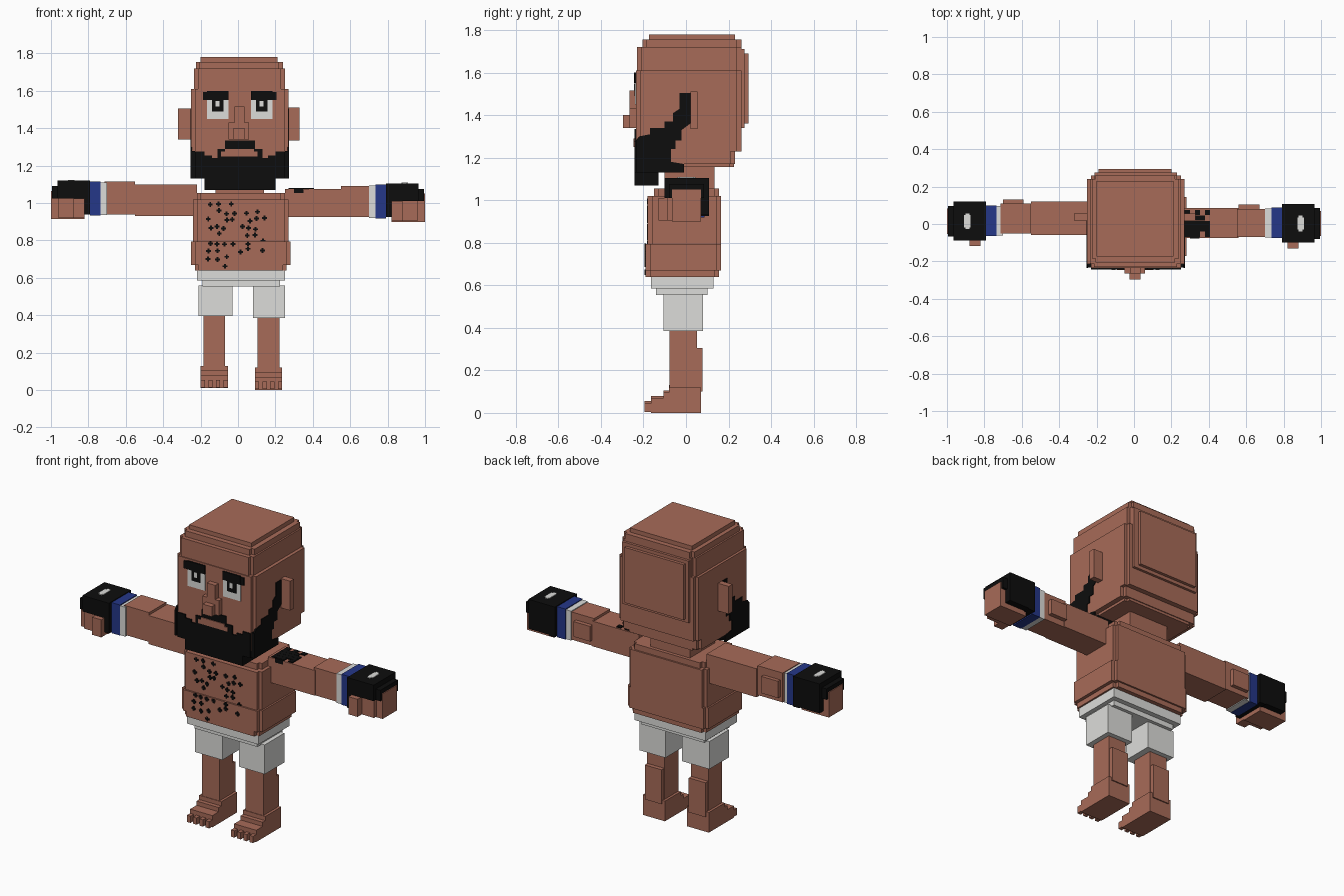
import bpy, bmesh, random
from mathutils import Matrix, Vector

random.seed(4)
CX = 0.01  # body centre line


def material(name, rgb):
    m = bpy.data.materials.new(name)
    m.diffuse_color = (*rgb, 1)
    return m


SKIN = material("skin", (0.39, 0.147, 0.098))
BLACK = material("black", (0.004, 0.004, 0.004))
WHITE = material("white", (0.72, 0.72, 0.70))
BLUE = material("blue", (0.018, 0.038, 0.25))


def finish(name, bm, mat):
    bmesh.ops.recalc_face_normals(bm, faces=bm.faces)
    me = bpy.data.meshes.new(name)
    bm.to_mesh(me)
    bm.free()
    me.materials.append(mat)
    ob = bpy.data.objects.new(name, me)
    bpy.context.collection.objects.link(ob)


def blocks(name, mat, *boxes):
    """One object from boxes (x0, x1, y0, y1, z0, z1)."""
    bm = bmesh.new()
    for x0, x1, y0, y1, z0, z1 in boxes:
        c = Vector((x0 + x1, y0 + y1, z0 + z1)) / 2
        s = Matrix.Diagonal((x1 - x0, y1 - y0, z1 - z0, 1))
        bmesh.ops.create_cube(bm, size=1, matrix=Matrix.Translation(c) @ s)
    finish(name, bm, mat)


def notched(x0, x1, y0, y1, z0, z1, s=0.02):
    """Box with stepped upright corners, as two crossing boxes."""
    return [(x0 + s, x1 - s, y0, y1, z0, z1), (x0, x1, y0 + s, y1 - s, z0, z1)]


def plate(name, mat, pts, axis, a, b):
    """Polygon extruded from a to b along x (points y,z) or y (points x,z)."""
    bm = bmesh.new()
    place = (lambda p, d: (d, *p)) if axis == "x" else (lambda p, d: (p[0], d, p[1]))
    f = bm.faces.new([bm.verts.new(place(p, a)) for p in pts])
    g = bmesh.ops.extrude_face_region(bm, geom=[f])["geom"]
    move = (b - a, 0, 0) if axis == "x" else (0, b - a, 0)
    bmesh.ops.translate(bm, verts=[v for v in g if isinstance(v, bmesh.types.BMVert)], vec=move)
    finish(name, bm, mat)


# Head, stacked in stepped layers
blocks("head", SKIN,
       *notched(-0.25, 0.27, -0.235, 0.26, 1.23, 1.61),
       *notched(-0.25, 0.27, -0.235, 0.23, 1.17, 1.23),
       *notched(-0.22, 0.24, -0.20, 0.225, 1.155, 1.17),
       *notched(-0.235, 0.25, -0.23, 0.26, 1.61, 1.72),
       *notched(-0.225, 0.24, -0.205, 0.26, 1.72, 1.755),
       (-0.20, 0.21, -0.175, 0.23, 1.755, 1.78),
       (-0.21, 0.23, 0.25, 0.275, 1.34, 1.71),
       (-0.19, 0.20, 0.25, 0.293, 1.36, 1.69))
blocks("neck", SKIN, (-0.12, 0.14, -0.10, 0.135, 1.03, 1.17))
blocks("ears", SKIN, (-0.32, -0.24, 0.02, 0.055, 1.34, 1.505),
       (0.26, 0.33, 0.02, 0.055, 1.335, 1.51))
blocks("nose", SKIN, (-0.02, 0.035, -0.265, -0.22, 1.34, 1.515),
       (-0.05, 0.06, -0.265, -0.22, 1.34, 1.43),
       (-0.025, 0.035, -0.297, -0.22, 1.34, 1.40))

# Eyes and brows
for side, x in (("left", -0.108), ("right", 0.127)):
    blocks(side + "_eye", WHITE, (x - 0.058, x + 0.058, -0.24, -0.23, 1.45, 1.56))
    blocks(side + "_pupil", BLACK, (x - 0.03, x + 0.03, -0.243, -0.23, 1.49, 1.56))
    blocks(side + "_eye_glint", WHITE, (x - 0.012, x + 0.008, -0.245, -0.23, 1.515, 1.545))
    k = -1 if x < 0 else 1
    blocks(side + "_brow", BLACK,
           (x - 0.058, x + 0.058, -0.244, -0.22, 1.55, 1.60),
           (x + min(0, k * 0.08), x + max(0, k * 0.08), -0.243, -0.22, 1.55, 1.595))

# Beard: front plate, chin, stepped corners and side plates with sideburns
half = [(0.08, 1.335), (0.08, 1.29), (0.12, 1.29), (0.12, 1.24), (0.15, 1.24), (0.15, 1.255),
        (0.19, 1.255), (0.19, 1.275), (0.24, 1.275), (0.24, 1.13), (0.19, 1.13), (0.19, 1.07)]
outline = [(CX + x, z) for x, z in half] + [(CX - x, z) for x, z in reversed(half)]
plate("beard_front", BLACK, outline, "y", -0.243, -0.234)
blocks("mouth", SKIN, (-0.09, 0.105, -0.247, -0.235, 1.25, 1.275),
       (-0.07, 0.085, -0.247, -0.235, 1.275, 1.29))
blocks("beard_chin", BLACK, (-0.18, 0.20, -0.238, -0.13, 1.07, 1.13),
       (-0.22, 0.24, -0.238, -0.01, 1.13, 1.175))
burn = [(-0.236, 1.13), (-0.01, 1.13), (-0.01, 1.17), (-0.07, 1.18), (-0.07, 1.24), (-0.05, 1.24),
        (-0.05, 1.28), (-0.02, 1.28), (-0.02, 1.33), (0.02, 1.36), (0.02, 1.505), (-0.03, 1.505),
        (-0.03, 1.43), (-0.06, 1.41), (-0.06, 1.37), (-0.1, 1.37), (-0.1, 1.34), (-0.17, 1.34),
        (-0.17, 1.31), (-0.22, 1.30), (-0.236, 1.28)]
for side, k in (("left", -1), ("right", 1)):
    plate(side + "_beard", BLACK, burn, "x", CX + k * 0.255, CX + k * 0.264)
    a, b = sorted((CX + k * 0.22, CX + k * 0.257))
    blocks(side + "_beard_corner", BLACK, (a, b, -0.232, -0.20, 1.13, 1.278))

# Torso
blocks("chest", SKIN, *notched(-0.24, 0.27, -0.18, 0.165, 0.78, 1.02),
       *notched(-0.22, 0.25, -0.15, 0.155, 1.02, 1.055))
blocks("belly", SKIN, *notched(-0.25, 0.28, -0.19, 0.165, 0.67, 0.795),
       *notched(-0.23, 0.26, -0.19, 0.155, 0.64, 0.67))

# Chest hair: scattered little crosses
cells = [(x, z) for x in range(8) for z in range(9)]
hairs = []
for i, j in random.sample(cells, 38):
    x = -0.15 + i * 0.041 + random.uniform(-0.01, 0.01)
    z = 0.665 + j * 0.041 + random.uniform(-0.01, 0.01)
    y = -0.19 if z < 0.795 else -0.18
    for a, b in ((0.013, 0.005), (0.005, 0.013)):
        hairs.append((x - a, x + a, y - 0.004, y + 0.002, z - b, z + b))
blocks("chest_hair", BLACK, *hairs)

# Arms
blocks("left_arm", SKIN, (-0.55, -0.22, -0.058, 0.12, 0.93, 1.10),
       (-0.715, -0.55, -0.052, 0.11, 0.94, 1.115), (-0.70, -0.59, 0.10, 0.132, 0.97, 1.07))
blocks("right_arm", SKIN, (0.25, 0.56, -0.075, 0.085, 0.925, 1.075),
       (0.55, 0.705, -0.07, 0.08, 0.925, 1.09), (0.56, 0.67, 0.07, 0.105, 0.96, 1.05))


def glove(side, k, dy, dz):
    """Wrist bands, glove and hand, pointing along k."""
    def put(part, mat, *boxes):
        blocks(side + "_" + part, mat, *[
            (*sorted((k * a, k * b)), y0 + dy, y1 + dy, z0 + dz, z1 + dz)
            for a, b, y0, y1, z0, z1 in boxes])
    put("wrist_band", WHITE, (0.70, 0.735, -0.073, 0.083, 0.92, 1.095))
    put("wrist_wrap", BLUE, (0.735, 0.79, -0.075, 0.087, 0.918, 1.10))
    put("glove", BLACK, (0.79, 0.83, -0.10, 0.108, 0.925, 1.105),
        (0.83, 0.965, -0.10, 0.108, 1.01, 1.105), (0.83, 0.965, 0.07, 0.108, 0.93, 1.02),
        (0.96, 0.995, -0.08, 0.085, 1.01, 1.075))
    put("hand", SKIN, (0.82, 1.0, -0.065, 0.07, 0.90, 1.05),
        (0.82, 0.96, -0.09, 0.07, 0.905, 1.01))
    put("thumb", SKIN, (0.82, 0.88, -0.13, -0.08, 0.905, 1.01))
    put("glove_badge", WHITE, (0.875, 0.91, -0.03, 0.035, 1.10, 1.109),
        (0.88, 0.90, -0.04, 0.045, 1.10, 1.109))


glove("left", -1, 0.012, 0.015)
glove("right", 1, 0, 0)

# Shoulder tattoo: ragged patches on top of the right arm
patches = [(0.30, 0.35, -0.078, -0.07, 1.055, 1.08)]
for x in range(5):
    for y in range(5):
        if (x + y) % 2 == 0 or random.random() < 0.3:
            px, py = 0.285 + x * 0.027, -0.055 + y * 0.029
            patches.append((px - 0.014, px + 0.014, py - 0.014, py + 0.014, 1.07, 1.081))
blocks("shoulder_tattoo", BLACK, *patches)

# Shorts
blocks("shorts_waist", WHITE, (-0.22, 0.25, -0.165, 0.13, 0.585, 0.645),
       (-0.19, 0.225, -0.14, 0.10, 0.555, 0.59))
blocks("shorts_legs", WHITE, (-0.21, -0.03, -0.105, 0.08, 0.395, 0.56),
       (0.08, 0.25, -0.105, 0.08, 0.385, 0.56))

# Legs and feet with separate toes
for side, x, z in (("left", -0.127, 0.01), ("right", 0.163, 0.0)):
    blocks(side + "_leg", SKIN, (x - 0.058, x + 0.058, -0.077, 0.052, 0.1, 0.41),
           (x - 0.055, x + 0.055, -0.07, 0.077, 0.1, 0.305))
    blocks(side + "_foot", SKIN, (x - 0.073, x + 0.073, -0.08, 0.07, z, 0.12 + z),
           (x - 0.073, x + 0.073, -0.105, 0, z, 0.095 + z),
           (x - 0.073, x + 0.073, -0.165, 0, z, 0.07 + z))
    blocks(side + "_toes", SKIN, *[
        (x - 0.073 + i * 0.041, x - 0.05 + i * 0.041, -0.195, -0.15, z + 0.005, z + 0.045)
        for i in range(4)])
